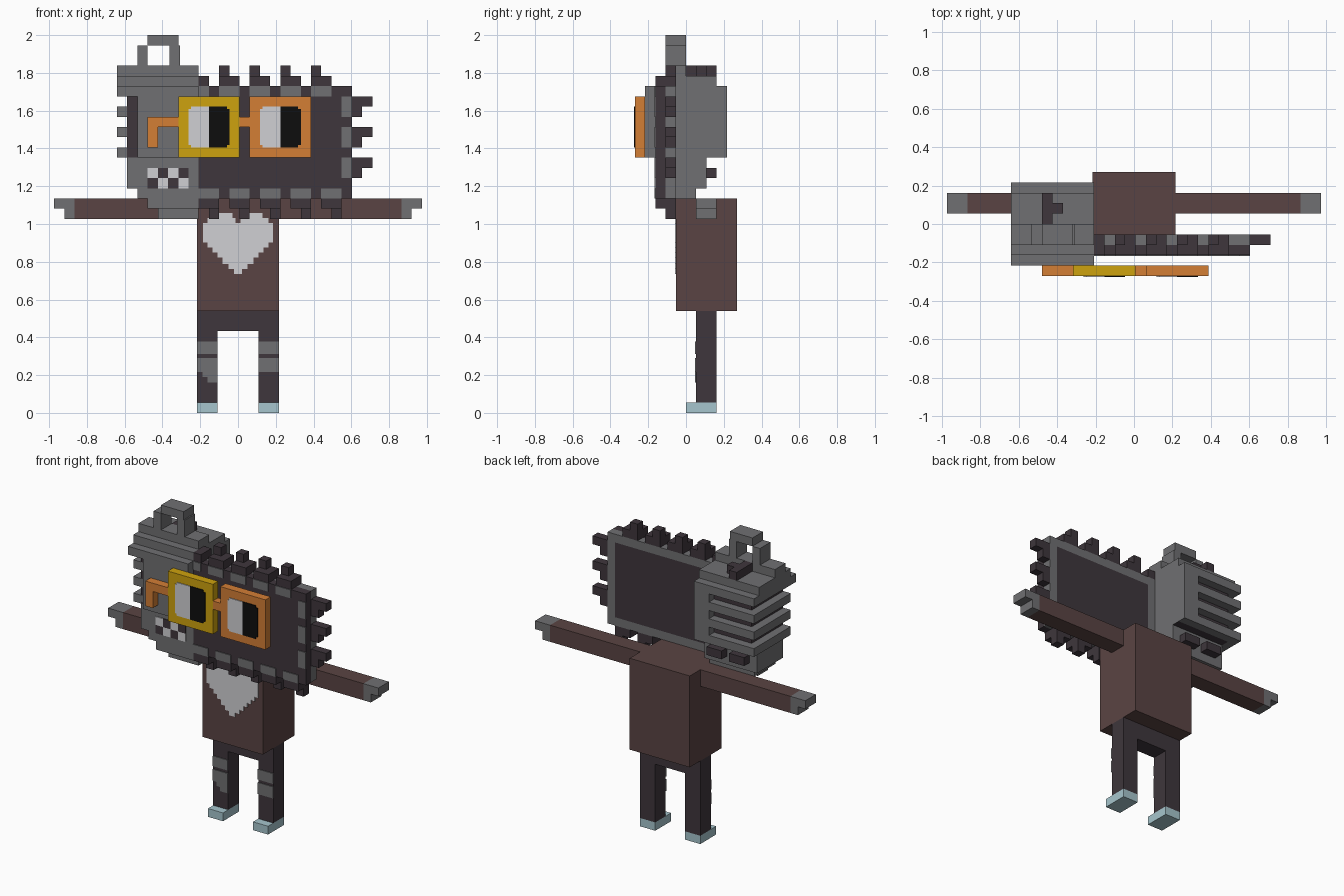
import bpy, bmesh

if "Cube" in bpy.data.objects:
    bpy.data.objects.remove(bpy.data.objects["Cube"])

U = 2 / 37          # edge of one building block
HX = 0.15           # sideways shift of the head, in blocks


def mat(name, rgb):
    m = bpy.data.materials.new(name)
    lin = [(c / 255 / 12.92) if c < 11 else ((c / 255 + 0.055) / 1.055) ** 2.4 for c in rgb]
    m.diffuse_color = (*lin, 1)
    m.use_nodes = True
    m.node_tree.nodes["Principled BSDF"].inputs["Base Color"].default_value = m.diffuse_color
    return m


GREY = mat("grey", (112, 112, 114))
DARK = mat("charcoal", (62, 54, 60))
BROWN = mat("brown", (90, 68, 67))
WHITE = mat("white", (208, 208, 212))
BLACK = mat("black", (13, 13, 13))
YELLOW = mat("yellow", (206, 162, 14))
ORANGE = mat("orange", (211, 126, 53))
BLUE = mat("pale_blue", (166, 197, 205))


def part(name, material, boxes, dx=0.0):
    """One object made of boxes (x0, x1, y0, y1, z0, z1) in blocks."""
    bm = bmesh.new()
    for x0, x1, y0, y1, z0, z1 in boxes:
        r = bmesh.ops.create_cube(bm, size=1)
        for v in r["verts"]:
            v.co = ((x1 if v.co.x > 0 else x0) * U + dx * U,
                    (y1 if v.co.y > 0 else y0) * U,
                    (z1 if v.co.z > 0 else z0) * U)
    me = bpy.data.meshes.new(name)
    bm.to_mesh(me)
    bm.free()
    me.materials.append(material)
    ob = bpy.data.objects.new(name, me)
    bpy.context.collection.objects.link(ob)
    return ob


def head(name, material, boxes):
    return part(name, material, boxes, HX)


def mirror(b):
    return (-b[1], -b[0], *b[2:])


def both(*boxes):
    return [c for b in boxes for c in (b, mirror(b))]


T = 0.1             # plate thickness in blocks (about 0.005)

# Legs, hips, shoes
part("shoes", BLUE, both((2, 4, 0, 3, 0, 1)))
part("legs", DARK, both((2, 4, 1, 3, 1, 8)))
part("hips", DARK, [(-4, 4, 1, 3, 8, 10)])
part("leg_stripes", GREY,
     both((2, 4, 1 - T, 1, 5.75, 7), (2, 4, 1 - T, 1, 4, 5.4))
     + [(-3.5, -2, 1 - T, 1, 3.5, 4), (-3, -2, 1 - T, 1, 3, 3.5)])

# Torso, arms, hands
part("torso", BROWN, [(-4, 4, -1, 5, 10, 21)])
part("arms", BROWN, both((4, 16, 1, 3, 19, 21)))
part("hands", GREY, both((16, 17, 1, 3, 19, 21), (17, 18, 1, 3, 20, 21)))

# Chest heart, stepped rows: bottom, top, inner and outer half width
rows = [(19.1, 19.6, .55, 2.4), (18.6, 19.1, .25, 3), (16.7, 18.6, 0, 3.45),
        (16.2, 16.7, 0, 3), (15.7, 16.2, 0, 2.5), (15.2, 15.7, 0, 2),
        (14.6, 15.2, 0, 1.5), (14.1, 14.6, 0, .95), (13.6, 14.1, 0, .4)]
part("chest_heart", WHITE,
     [b for z0, z1, i, o in rows for b in both((i, o, -1 - T, -1, z0, z1))])

# Flat half of the head: front panel, rear frame and rear panel
head("front_panel", DARK, [(-4, 11, -3, -2, 21, 32)])
head("rear_frame", GREY, [(-4, 11, -2, -1, 31, 32), (-4, 11, -2, -1, 21, 22),
                          (10, 11, -2, -1, 22, 31), (-4, -3, -2, -1, 22, 31)])
head("rear_panel", DARK, [(-3, 10, -2, -1, 22, 31)])

# Spikes around the flat half, with grey root plates on the front
spikes, roots = [], []
for x in (-4, -2, 1, 4, 7):
    w = 1 if x == -4 else 2
    spikes.append((x, x + w, -3, -1, 32, 33))
    roots.append((x, x + w, -3 - T, -3, 31, 32))
    if x > -4:
        spikes.append((x, x + 1, -2, -1, 33, 34))
for x in (-4, -1, 2, 5, 8):
    spikes += [(x, x + 2, -3, -1, 20, 21), (x + 1, x + 2, -2, -1, 19, 20)]
    roots.append((x, x + 2, -3 - T, -3, 21, 22))
for z in (23, 26, 29):
    spikes += [(11, 12, -2, -1, z, z + 2), (12, 13, -2, -1, z + 1, z + 2)]
    roots.append((10, 11, -3 - T, -3, z, z + 2))
head("spikes", DARK, spikes)
head("spike_roots", GREY, roots)

# Round half of the head: dark core, ribs, face and back block
head("head_core", DARK, [(-11, -4.02, -3, 3, 25, 32)])
head("head_ribs", GREY, [(-12, -4, -3, 4, z, z + 1) for z in (25, 27, 29)]
     + [(-12, -4, -4, 4, 31, 32)])
head("face", GREY, [(-10, -4, -4, -2, 25, 31)])
head("head_back_block", GREY, [(-6, -4, -2, 4, 25, 32)])
head("head_cap", GREY, [(-12, -4, -3, 3, 32, 33), (-12, -4, -2, 0, 33, 34)])
head("jaw", GREY, [(-11, -4, -3, 2, 22, 25), (-10, -4, -3, 1, 21, 22),
                   (-9, -4, -3, -1, 20, 21), (-8, -4, -2, -1, 19, 20)])
head("rear_pegs", DARK, [(-10, -8, 2, 3, 23, 24), (-7, -5, 2, 3, 23, 24)])
head("top_latch", DARK, [(-9, -8, 0, 3, 33, 34), (-8, -7, 1, 2, 33, 34)])
head("top_handle", GREY, [(-10, -9, -2, 0, 34, 36), (-9, -8, -2, 0, 35, 36),
                          (-7, -6, -2, 0, 35, 36), (-6, -5, -2, 0, 34, 36),
                          (-9, -6, -2, 0, 36, 37)][0:1]
     + [(-6 - .85, -5.85, -2, 0, 34, 36), (-9, -6, -2, 0, 36, 37)])

# Checkered teeth
for name, m, odd in (("light_teeth", WHITE, 1), ("dark_teeth", DARK, 0)):
    head(name, m, [(-9 + i, -8 + i, -3 - T, -3, 22 + j, 23 + j)
                   for i in range(4) for j in range(2) if (i + j) % 2 == odd])

# Glasses: two thick frames, bridge and side arm
head("left_frame", YELLOW, [(-6, 0, -5, -4, 25, 31)])
head("right_frame", ORANGE, [(1, 7, -5, -4, 25, 31)])
head("bridge_and_arm", ORANGE, [(0, 1, -5, -4, 28, 29), (-9, -6, -5, -4, 28, 29),
                                (-9, -8, -5, -4, 26, 28)])

# Eyes: light half and pupil half, outer corners notched
for side, x in (("left", -5), ("right", 2)):
    n, y0 = 0.25, -5 - T
    head(side + "_eye_white", WHITE, [(x, x + n, y0, -5, 26 + n, 30 - n),
                                      (x + n, x + 2, y0, -5, 26, 30)])
    head(side + "_pupil", BLACK, [(x + 4 - n, x + 4, y0, -5, 26 + n, 30 - n),
                                  (x + 2, x + 4 - n, y0, -5, 26, 30)])
